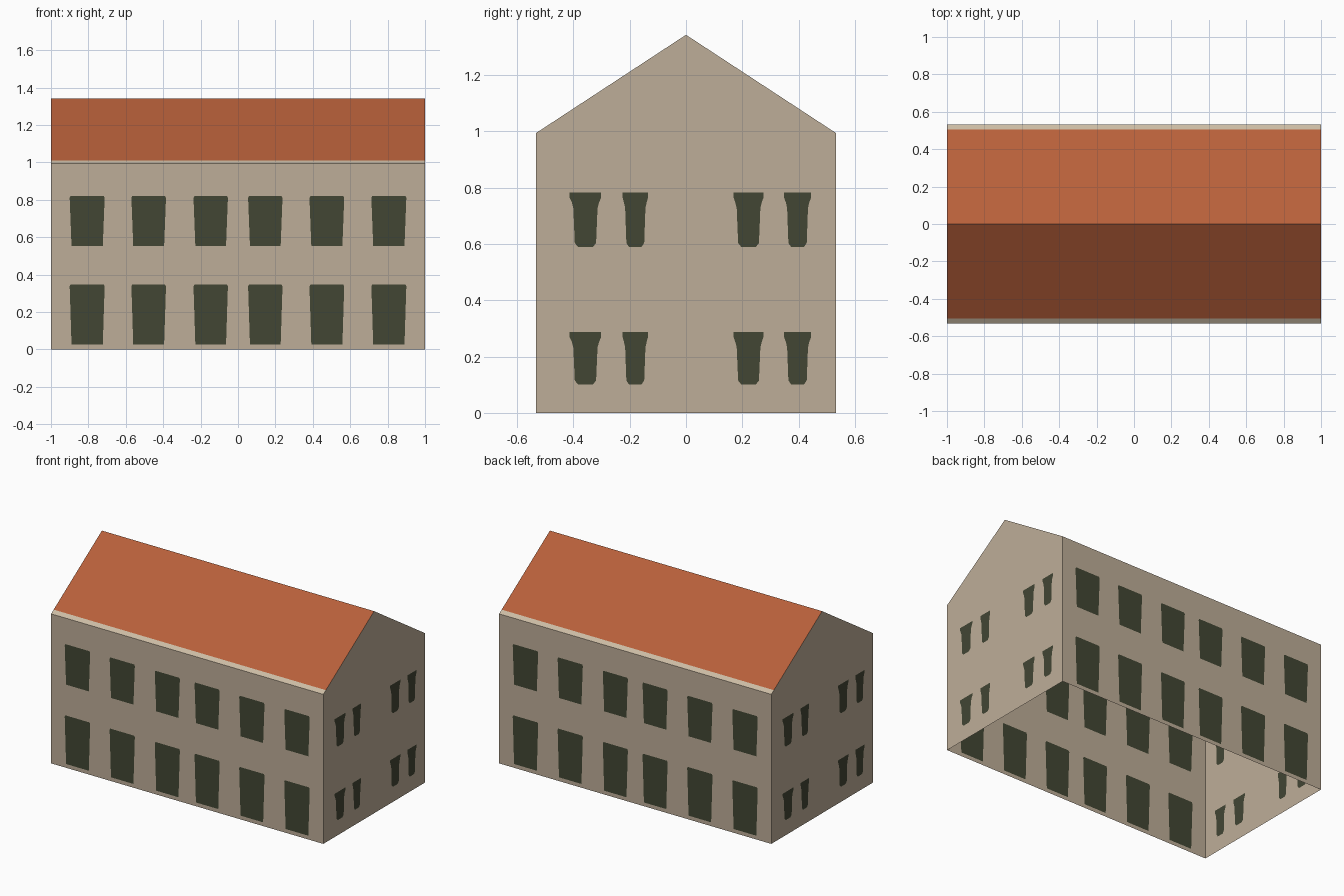
import bpy, math
from mathutils import Vector
from mathutils.geometry import delaunay_2d_cdt

if "Cube" in bpy.data.objects:
    bpy.data.objects.remove(bpy.data.objects["Cube"])

L, W, EAVE, RIDGE = 1.0, 0.533, 0.993, 1.342   # half length, half width, heights


def material(name, rgb):
    lin = [((c / 255 + 0.055) / 1.055) ** 2.4 for c in rgb]
    m = bpy.data.materials.new(name)
    m.diffuse_color = (*lin, 1)
    m.use_nodes = True
    m.node_tree.nodes["Principled BSDF"].inputs["Base Color"].default_value = m.diffuse_color
    return m


stone = material("beige_wall", (190, 174, 152))
glass = material("dark_window", (66, 70, 52))
tile = material("orange_roof", (184, 96, 58))
trim = material("pale_eave", (204, 188, 164))


def add_mesh(name, verts, faces, mats, indices, turn=0):
    me = bpy.data.meshes.new(name)
    me.from_pydata(verts, [], faces)
    for m in mats:
        me.materials.append(m)
    for p, i in zip(me.polygons, indices):
        p.material_index = i
    ob = bpy.data.objects.new(name, me)
    ob.rotation_euler.z = turn
    bpy.context.collection.objects.link(ob)
    return ob


def wall(name, outline, windows, place, turn):
    """Flat wall sheet with window shapes cut into its surface."""
    pts, loops = [], []
    for loop in [outline] + windows:
        loops.append(list(range(len(pts), len(pts) + len(loop))))
        pts += [Vector(p) for p in loop]
    v, _, f, _, _, src = delaunay_2d_cdt(pts, [], loops, 1, 1e-5)
    add_mesh(name, [place(*p) for p in v], f, [stone, glass],
             [int(any(s > 0 for s in o)) for o in src], turn)


def long_window(x0, x1, z0, z1, c=0.01):
    return [(x0 + c, z0), (x1 - c, z0), (x1, z1 - c), (x1 - c / 2, z1),
            (x0 + c / 2, z1), (x0, z1 - c)]


def lintel_window(c, stem, cap, z0, z1):
    """Narrow window with a wider head and a rounded foot."""
    half = [(stem * 0.6, z0), (stem * 0.88, z0 + 0.015), (stem, z1 - 0.055),
            (stem * 1.12, z1 - 0.035), (cap, z1 - 0.018), (cap, z1)]
    return [(c + x, z) for x, z in half] + [(c - x, z) for x, z in reversed(half)]


# Window layouts
columns = [(-0.9, -0.713), (-0.57, -0.385), (-0.238, -0.054),
           (0.054, 0.238), (0.382, 0.568), (0.713, 0.9)]
long_windows = [long_window(a, b, z0, z1) for a, b in columns
                for z0, z1 in ((0.025, 0.347), (0.552, 0.82))]
side_columns = [(-0.357, 0.043, 0.056), (-0.18, 0.036, 0.045),
                (0.222, 0.042, 0.053), (0.396, 0.037, 0.048)]
side_windows = [lintel_window(c, s, k, z0, z1) for c, s, k in side_columns
                for z0, z1 in ((0.1, 0.287), (0.588, 0.782))]

rect = [(-L, 0), (L, 0), (L, EAVE), (-L, EAVE)]
gable = [(-W, 0), (W, 0), (W, EAVE), (0, RIDGE), (-W, EAVE)]

# Walls: opposite sides are the same wall turned half way round
for name, turn in (("front_wall", 0), ("back_wall", math.pi)):
    wall(name, rect, long_windows, lambda u, v: (u, -W, v), turn)
for name, turn in (("right_gable", 0), ("left_gable", math.pi)):
    wall(name, gable, side_windows, lambda u, v: (L, u, v), turn)

# Roof slopes with a pale strip along the eaves
edge = 0.506
edge_z = RIDGE - (RIDGE - EAVE) * edge / W
for name, turn in (("front_roof", 0), ("back_roof", math.pi)):
    rows = [(-W, EAVE), (-edge, edge_z), (0, RIDGE)]
    verts = [(x, y, z) for y, z in rows for x in (-L, L)]
    add_mesh(name, verts, [(0, 1, 3, 2), (2, 3, 5, 4)], [trim, tile], [0, 1], turn)
